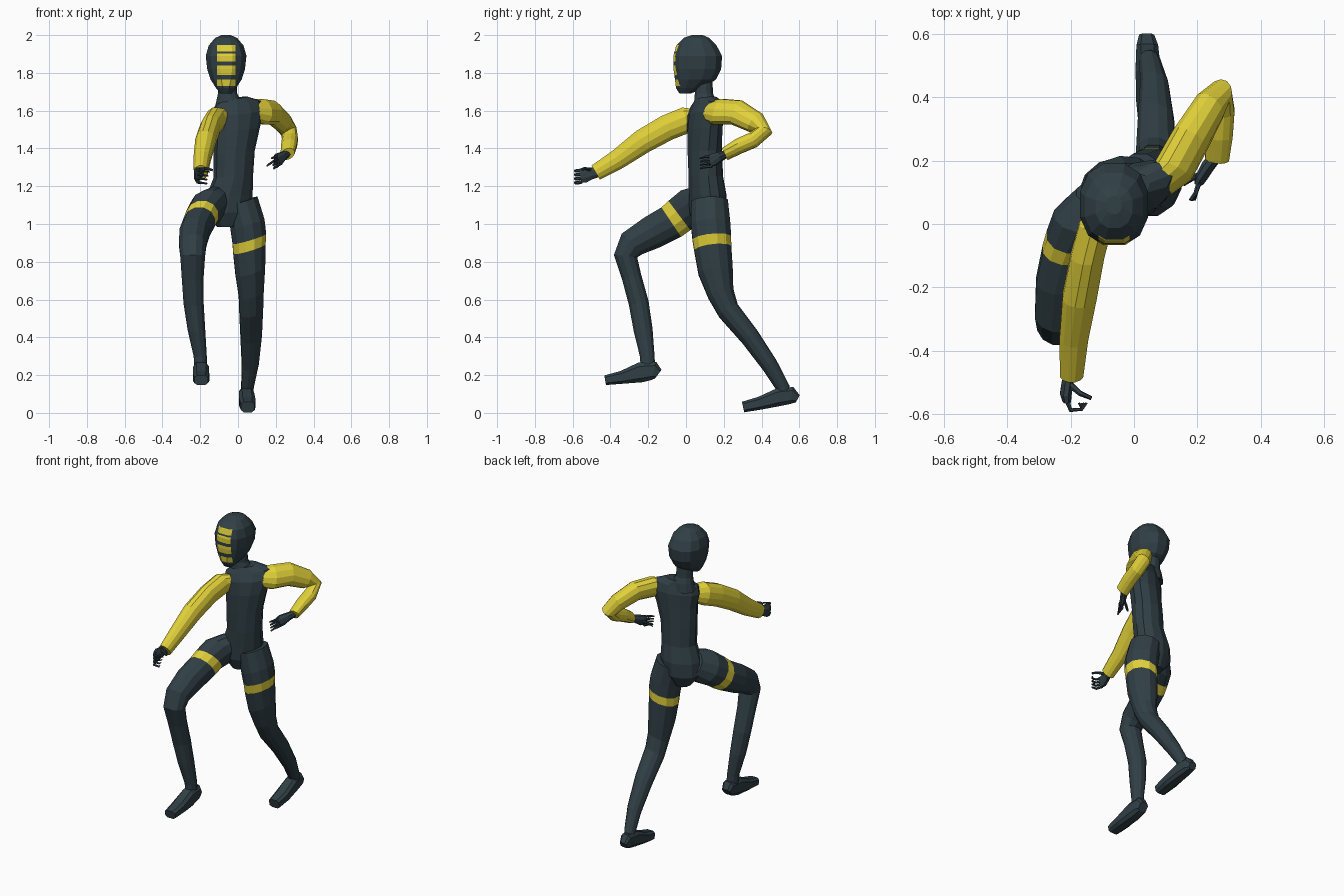
import bpy, bmesh, math
from mathutils import Vector

def material(name, rgb):
    m = bpy.data.materials.new(name)
    m.diffuse_color = (*rgb, 1)
    return m

DARK = material("dark slate", (0.030, 0.050, 0.060))
YELLOW = material("yellow", (0.76, 0.64, 0.042))
X, Z = Vector((1, 0, 0)), Vector((0, 0, 1))

def loft(name, rings, ref=X, axis=None, sides=12, power=1.0, base=DARK, bands=()):
    """Skin elliptical rings (x, y, z, half width, half depth); bands = yellow segments."""
    bm = bmesh.new()
    centres = [Vector(r[:3]) for r in rings]
    loops = []
    for i, (c, r) in enumerate(zip(centres, rings)):
        t = axis
        if t is None:
            before = c - centres[i - 1] if i else Vector()
            after = centres[i + 1] - c if i < len(rings) - 1 else Vector()
            t = before.normalized() + after.normalized()
        u = Vector(ref[i] if isinstance(ref, list) else ref).normalized()
        v = t.cross(u).normalized()
        loop = []
        for k in range(sides):
            a = 2 * math.pi * (k + 0.5) / sides
            co, si = (math.copysign(abs(f) ** power, f) for f in (math.cos(a), math.sin(a)))
            loop.append(bm.verts.new(c + u * r[3] * co + v * r[4] * si))
        loops.append(loop)
    for i, (a, b) in enumerate(zip(loops, loops[1:])):
        for k in range(sides):
            n = (k + 1) % sides
            f = bm.faces.new((a[k], a[n], b[n], b[k]))
            f.material_index = int(i in bands)
    bm.faces.new(loops[0][::-1])
    bm.faces.new(loops[-1])
    bmesh.ops.recalc_face_normals(bm, faces=bm.faces)
    me = bpy.data.meshes.new(name)
    bm.to_mesh(me)
    bm.free()
    me.materials.append(base)
    if base is DARK:
        me.materials.append(YELLOW)
    ob = bpy.data.objects.new(name, me)
    bpy.context.collection.objects.link(ob)
    return ob

# Torso, twisting from the hips up to the tilted shoulders
torso = [(-.06, .11, .985, .05, .06), (-.055, .115, 1.06, .12, .095), (-.045, .115, 1.15, .125, .098),
         (-.025, .105, 1.25, .107, .09), (-.02, .10, 1.38, .112, .09), (-.005, .10, 1.50, .127, .088),
         (0, .105, 1.585, .150, .082), (-.002, .11, 1.635, .140, .062), (-.02, .105, 1.665, .075, .05)]
twist = [(1, .25 + .04 * i, .02 * i) for i in range(len(torso))]
loft("torso", torso, ref=twist, axis=Z)

# Neck with flared collar
loft("neck", [(-.045, .10, 1.60, .085, .065), (-.05, .10, 1.655, .066, .058),
              (-.055, .095, 1.69, .053, .05), (-.06, .09, 1.79, .05, .05)], axis=Z)

# Head, cut along the stripe edges and coloured on the front
head = loft("head", [(-.063, y, z, a, b) for y, z, a, b in (
    (-.005, 1.69, .03, .03), (.02, 1.72, .055, .075), (.05, 1.765, .085, .112), (.06, 1.82, .103, .13),
    (.062, 1.89, .111, .133), (.055, 1.945, .095, .11), (.055, 1.985, .06, .07), (.06, 2.0, .025, .03))],
    axis=Z, power=.88)
stripes = [(1.73, 1.765), (1.79, 1.84), (1.86, 1.903), (1.913, 1.948)]
bm = bmesh.new()
bm.from_mesh(head.data)
cuts = [((x, 0, 0), X) for x in (-.112, -.014)] + [((0, 0, z), Z) for s in stripes for z in s]
for point, normal in cuts:
    bmesh.ops.bisect_plane(bm, geom=bm.verts[:] + bm.edges[:] + bm.faces[:], plane_co=point, plane_no=normal)
for f in bm.faces:
    c = f.calc_center_median()
    if c.y < 0 and -.112 < c.x < -.014 and any(lo < c.z < hi for lo, hi in stripes):
        f.material_index = 1
bm.to_mesh(head.data)
bm.free()

# Legs, each with a yellow thigh band
loft("right_leg", [
    (-.10, .10, 1.13, .085, .085), (-.155, .03, 1.09, .10, .108), (-.19, -.035, 1.045, .088, .10),
    (-.205, -.078, 1.01, .086, .097), (-.23, -.18, .955, .082, .092), (-.24, -.285, .895, .075, .08),
    (-.24, -.32, .83, .068, .064), (-.24, -.288, .72, .06, .054), (-.235, -.25, .58, .055, .055),
    (-.22, -.227, .44, .048, .052), (-.2, -.205, .30, .036, .04), (-.195, -.2, .20, .035, .04)], bands=(2,))
loft("left_leg", [
    (.02, .125, 1.12, .09, .10), (.05, .13, 1.0, .097, .108), (.06, .137, .922, .096, .106),
    (.06, .142, .868, .092, .102), (.065, .157, .75, .084, .095), (.07, .185, .63, .07, .072),
    (.07, .225, .54, .066, .06), (.07, .34, .40, .059, .052), (.065, .445, .25, .047, .044),
    (.05, .515, .13, .036, .036), (.045, .525, .08, .035, .035)], ref=(1, 0, .3), bands=(2,))

# Feet, boxy from heel to toe
loft("right_foot", [(-.195, y, z, a, b) for y, z, a, b in (
    (-.147, .205, .03, .03), (-.17, .222, .04, .052), (-.24, .215, .044, .056),
    (-.34, .188, .045, .036), (-.428, .173, .038, .027))], sides=8, power=.6)
loft("left_foot", [(x, y, z, a, b) for x, y, z, a, b in (
    (.04, .592, .075, .025, .022), (.042, .56, .092, .036, .048), (.045, .49, .083, .042, .05),
    (.05, .39, .051, .045, .036), (.052, .302, .031, .038, .03))], sides=8, power=.6)

# Sleeves
loft("right_arm", [
    (-.07, .06, 1.56, .05, .05), (-.12, 0, 1.55, .055, .072), (-.147, -.10, 1.51, .055, .071),
    (-.172, -.23, 1.437, .056, .067), (-.19, -.36, 1.343, .047, .055), (-.197, -.478, 1.272, .038, .045)],
    base=YELLOW)
loft("left_arm", [
    (.07, .12, 1.60, .05, .06), (.125, .17, 1.595, .06, .075), (.18, .27, 1.59, .058, .072),
    (.24, .37, 1.535, .052, .06), (.27, .41, 1.49, .045, .048), (.275, .355, 1.445, .045, .042),
    (.27, .28, 1.412, .045, .04), (.262, .205, 1.37, .042, .031)], ref=(.05, -.015, .0315), base=YELLOW)

# Hands: palm, four curled fingers and a thumb
def finger(name, points, r=.009):
    loft(name, [(*p, r * (1 - .2 * i), r * (1 - .2 * i)) for i, p in enumerate(points)], ref=(.3, .1, 1), sides=6)

loft("right_palm", [(-.197, -.465, 1.272, .02, .026), (-.21, -.50, 1.268, .02, .034),
                    (-.215, -.535, 1.26, .02, .044), (-.212, -.56, 1.255, .014, .04)], sides=8)
loft("left_palm", [(.26, .215, 1.372, .02, .02), (.235, .185, 1.358, .022, .026),
                   (.215, .15, 1.342, .018, .036), (.205, .13, 1.335, .014, .034)], ref=(1, -.7, .2), sides=8)
for i in range(4):
    z = 1.285 - .021 * i
    finger(f"right_finger_{i + 1}", [(-.214, -.55, z), (-.2, -.588, z - .003), (-.165, -.585, z - .008),
                                     (-.15 - .008 * i, -.565, z - .01)])
    z = 1.36 - .018 * i
    finger(f"left_finger_{i + 1}", [(.208, .14, z), (.195, .098, z - .005), (.178 + .004 * i, .075, z - .012)])
finger("right_thumb", [(-.205, -.505, 1.285), (-.17, -.535, 1.295), (-.135, -.55, 1.285)], .011)
finger("left_thumb", [(.225, .165, 1.35), (.185, .145, 1.33), (.155, .125, 1.31)], .011)
